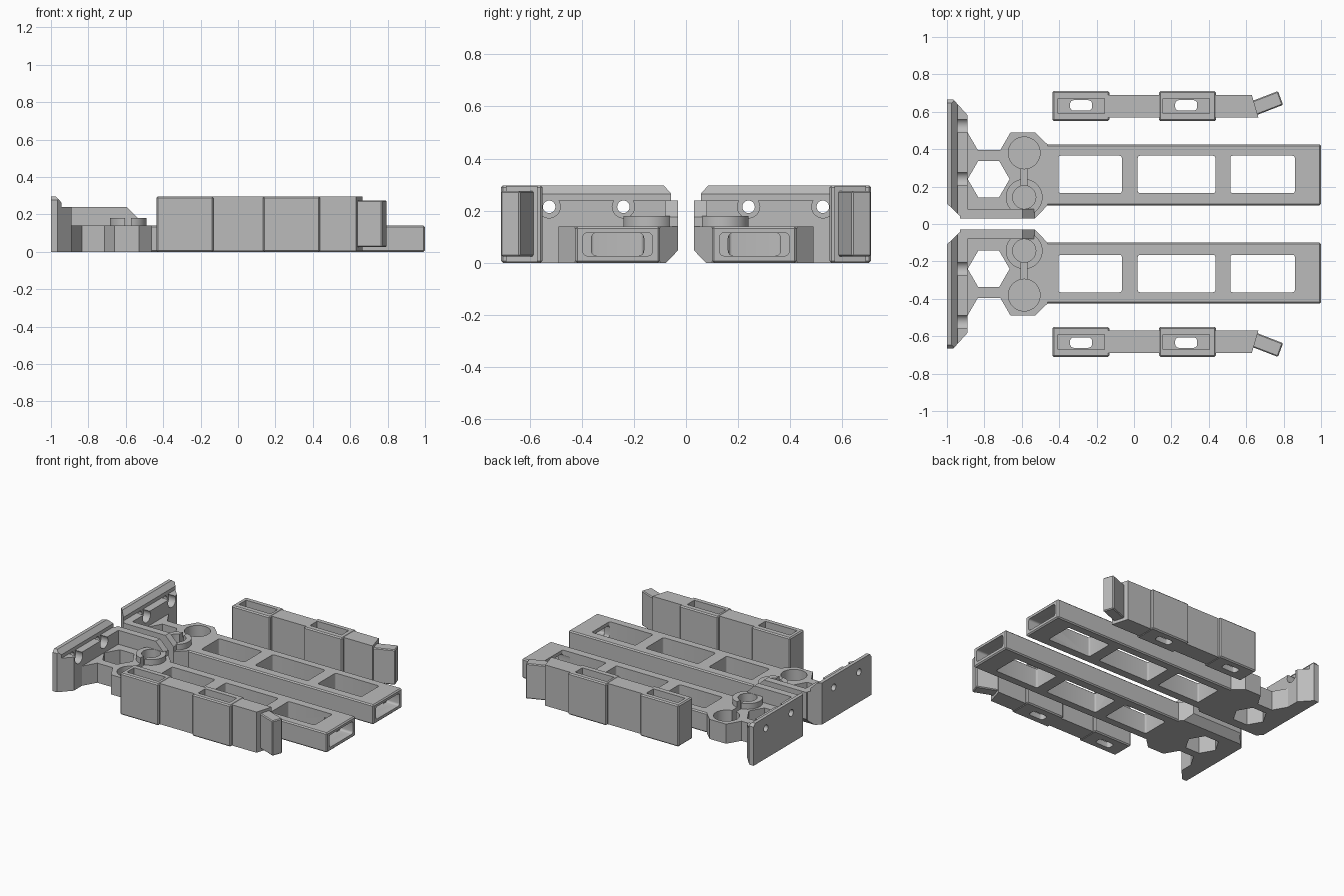
import bpy, bmesh, math
from mathutils import Matrix, Vector

if "Cube" in bpy.data.objects:
    bpy.data.objects.remove(bpy.data.objects["Cube"])

grey = bpy.data.materials.new("light grey plastic")
grey.diffuse_color = (0.5, 0.5, 0.5, 1)
grey.use_nodes = True
grey.node_tree.nodes["Principled BSDF"].inputs["Base Color"].default_value = grey.diffuse_color


def prism(name, pts, lo, hi, axis="z", bevel=0.0):
    """Extrude a 2D outline along an axis: z uses (x,y), y uses (x,z), x uses (y,z)."""
    place = {"z": lambda a, b, c: (a, b, c),
             "y": lambda a, b, c: (a, c, b),
             "x": lambda a, b, c: (c, a, b)}[axis]
    bm = bmesh.new()
    face = bm.faces.new([bm.verts.new(place(a, b, lo)) for a, b in pts])
    new = bmesh.ops.extrude_face_region(bm, geom=[face])["geom"]
    move = Vector(place(0, 0, hi - lo))
    bmesh.ops.translate(bm, vec=move, verts=[g for g in new if isinstance(g, bmesh.types.BMVert)])
    bmesh.ops.recalc_face_normals(bm, faces=bm.faces)
    if bevel:
        bmesh.ops.bevel(bm, geom=bm.edges[:], offset=bevel, segments=1, affect="EDGES")
    me = bpy.data.meshes.new(name)
    bm.to_mesh(me)
    bm.free()
    me.materials.append(grey)
    ob = bpy.data.objects.new(name, me)
    bpy.context.collection.objects.link(ob)
    return ob


def rect(a0, a1, b0, b1):
    return [(a0, b0), (a1, b0), (a1, b1), (a0, b1)]


def ngon(a, b, r, n, turn=0.0):
    return [(a + r * math.cos(turn + math.tau * i / n),
             b + r * math.sin(turn + math.tau * i / n)) for i in range(n)]


def rounded(a0, a1, b0, b1, r):
    pts = []
    for k, (a, b) in enumerate([(a1 - r, b1 - r), (a0 + r, b1 - r), (a0 + r, b0 + r), (a1 - r, b0 + r)]):
        for i in range(5):
            t = math.pi / 2 * (k + i / 4)
            pts.append((a + r * math.cos(t), b + r * math.sin(t)))
    return pts


def combine(ob, others, op="DIFFERENCE"):
    for other in others:
        other.hide_render = True
        mod = ob.modifiers.new("cut", "BOOLEAN")
        mod.operation, mod.object, mod.solver = op, other, "EXACT"
        bpy.context.view_layer.objects.active = ob
        bpy.ops.object.modifier_apply(modifier=mod.name)
        bpy.data.objects.remove(other)


def finish(ob):
    """Smooth the round walls and copy the part to the other side."""
    mod = ob.modifiers.new("mirror", "MIRROR")
    mod.use_axis = (False, True, False)
    mod.use_mirror_merge = False
    bpy.ops.object.select_all(action="DESELECT")
    ob.select_set(True)
    bpy.context.view_layer.objects.active = ob
    bpy.ops.object.modifier_apply(modifier=mod.name)
    bpy.ops.object.shade_smooth_by_angle(angle=math.radians(30))


# Long arm with three windows and a hollow end
arm = prism("arm", rect(-0.47, 1.0, 0.1, 0.425), 0, 0.14, bevel=0.008)
cuts = [prism("window", rounded(a, b, 0.165, 0.365, 0.012), -0.1, 0.3)
        for a, b in ((-0.405, -0.065), (0.02, 0.435), (0.515, 0.86))]
cuts.append(prism("end_recess", rounded(0.13, 0.395, 0.027, 0.115, 0.015), 0.90, 1.1, "x"))
cuts.append(prism("end_tunnel", rounded(0.162, 0.363, 0.027, 0.115, 0.02), 0.8, 0.95, "x"))
combine(arm, cuts)
finish(arm)

# Head plate joining arm and end plate
outline = [(-0.93, 0.03), (-0.53, 0.03), (-0.462, 0.1), (-0.462, 0.425), (-0.53, 0.49),
           (-0.66, 0.49), (-0.715, 0.395), (-0.835, 0.395), (-0.89, 0.49), (-0.93, 0.49)]
head = prism("head", outline, 0, 0.14)
CX, CY1, CY2 = -0.587, 0.38, 0.143
boss = prism("boss", ngon(CX, CY2, 0.098, 40), 0.1, 0.18)
rail = prism("rail", [(-0.93, 0.05), (-0.53, 0.05), (-0.53, 0.175), (-0.595, 0.24), (-0.93, 0.24)],
             0.03, 0.08, "y")
combine(head, [boss, rail], "UNION")
combine(head, [
    prism("hex_hole", ngon(-0.777, 0.24, 0.112, 6), -0.1, 0.3),
    prism("cup_hole", ngon(CX, CY1, 0.085, 40), 0.04, 0.3),
    prism("boss_hole", ngon(CX, CY2, 0.062, 40), 0.04, 0.3),
    prism("slot", rect(CX - 0.016, CX + 0.016, CY2, CY1), 0.06, 0.3),
    prism("bottom_chamfer", [(0.0, 0.08), (0.0, -0.03), (0.105, -0.03)], -1.1, -0.3, "x"),
])
finish(head)

# End plate: tall back, lower ledge in front, screw holes with half-round notches
back = prism("end_plate", [(-1, 0), (-0.89, 0), (-0.89, 0.24), (-0.945, 0.24),
                           (-0.945, 0.265), (-0.975, 0.297), (-1, 0.297)], 0.03, 0.665, "y")
cuts = [
    prism("outer_corner", [(-0.97, 0.67), (-0.87, 0.56), (-0.87, 0.7), (-0.97, 0.7)], -0.1, 0.4),
    prism("inner_corner", [(-1.02, 0.128), (-1.02, 0.0), (-0.885, 0.0)], -0.1, 0.4),
    prism("top_inner_chamfer", [(0.02, 0.23), (0.1, 0.32), (0.02, 0.32)], -1.1, -0.8, "x"),
    prism("top_outer_chamfer", [(0.68, 0.26), (0.68, 0.32), (0.625, 0.32)], -1.1, -0.8, "x"),
    prism("bottom_chamfer", [(0.0, 0.08), (0.0, -0.03), (0.105, -0.03)], -1.1, -0.8, "x"),
]
for y in (0.24, 0.525):
    cuts.append(prism("screw_hole", ngon(y, 0.215, 0.024, 24), -1.1, -0.8, "x"))
    cuts.append(prism("screw_notch", ngon(y, 0.215, 0.043, 24), -0.945, -0.8, "x"))
combine(back, cuts)
finish(back)

# Side clip: slim body, two wider blocks with open pockets and slots through the floor
clip = prism("clip", [(-0.3, 0.57), (0.665, 0.57), (0.63, 0.69), (-0.3, 0.69)], 0.004, 0.295)
blocks = [prism("block", rect(a, a + 0.305, 0.55, 0.71), 0, 0.297, bevel=0.008)
          for a in (-0.437, 0.133)]
combine(clip, blocks, "UNION")
cuts = []
for a in (-0.407, 0.155):
    cuts.append(prism("pocket", rect(a, a + 0.25, 0.592, 0.672), 0.04, 0.4))
    cuts.append(prism("floor_slot", rounded(a + 0.065, a + 0.183, 0.606, 0.662, 0.02), -0.1, 0.1))
combine(clip, cuts)
finish(clip)

# Angled finger tab at the end of the clip
tab = prism("finger_tab", [(0.625, 0.655), (0.65, 0.58), (0.797, 0.637), (0.77, 0.711)],
            0.025, 0.275, bevel=0.006)
finish(tab)
